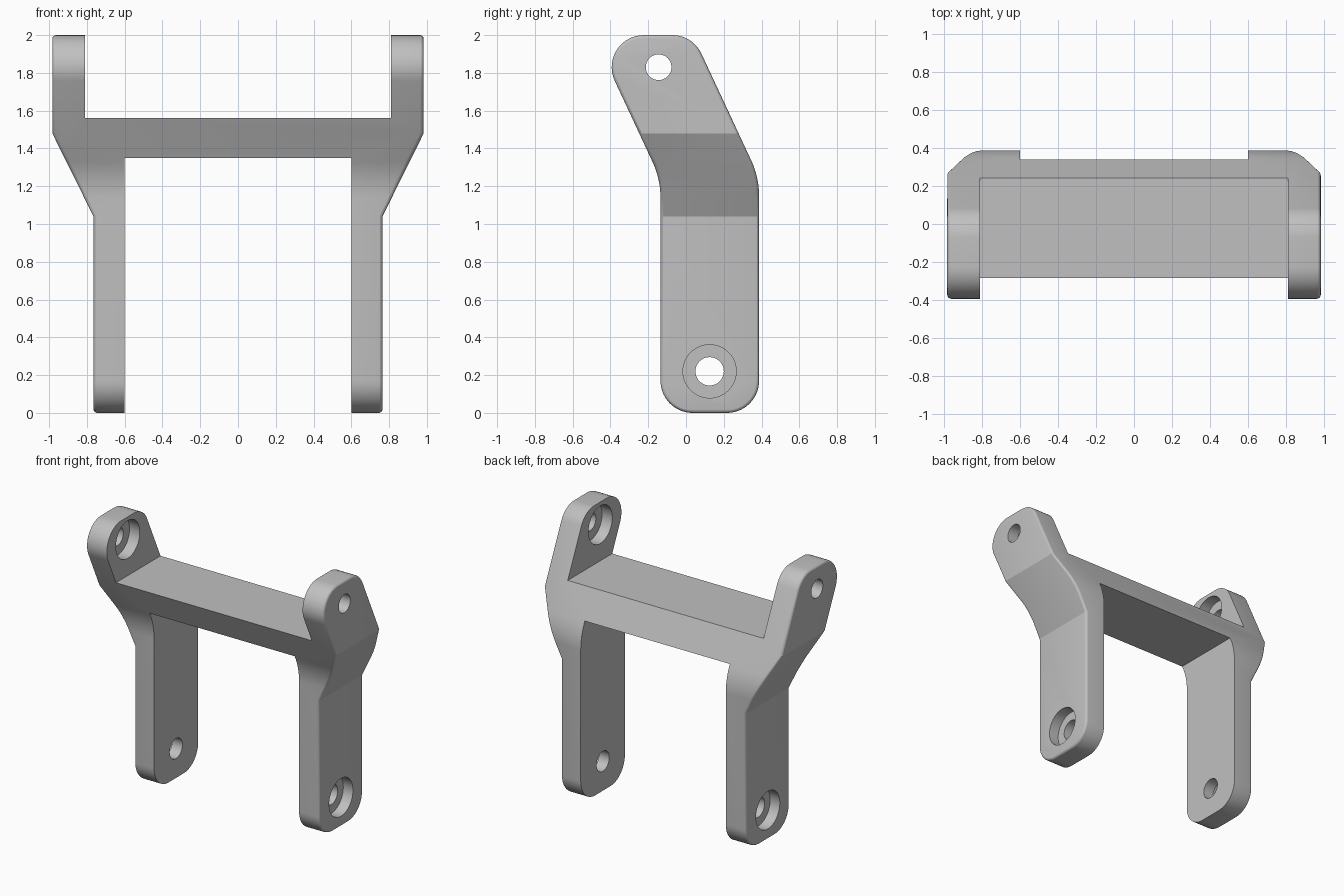
import bpy
import bmesh
from math import pi, tan, radians
from mathutils import Vector, Matrix

if "Cube" in bpy.data.objects:
    bpy.data.objects.remove(bpy.data.objects["Cube"], do_unlink=True)

grey = bpy.data.materials.new("plain grey")
grey.use_nodes = True
COLOUR = (0.53, 0.53, 0.53, 1)
grey.diffuse_color = COLOUR
grey.node_tree.nodes["Principled BSDF"].inputs["Base Color"].default_value = COLOUR


def rounded(corners, steps=14):
    """Round each (u, v, radius) corner of an outline with an arc."""
    out = []
    for i, (u, v, r) in enumerate(corners):
        p = Vector((u, v))
        if r == 0:
            out.append(p)
            continue
        a = (Vector(corners[i - 1][:2]) - p).normalized()
        b = (Vector(corners[(i + 1) % len(corners)][:2]) - p).normalized()
        half = a.angle(b) / 2
        t = r / tan(half)
        centre = p + (a + b).normalized() * (t ** 2 + r ** 2) ** 0.5
        start, end = p + a * t - centre, p + b * t - centre
        sweep = start.angle_signed(end)
        for k in range(steps + 1):
            # angle_signed is clockwise positive, so turn the other way
            out.append(centre + Matrix.Rotation(-sweep * k / steps, 2) @ start)
    return out


def extrude(name, outline, to_3d, offset):
    """Make a solid by sweeping an outline along an offset vector."""
    bm = bmesh.new()
    face = bm.faces.new([bm.verts.new(to_3d(*p)) for p in outline])
    geom = bmesh.ops.extrude_face_region(bm, geom=[face])["geom"]
    moved = [g for g in geom if isinstance(g, bmesh.types.BMVert)]
    bmesh.ops.translate(bm, verts=moved, vec=offset)
    bmesh.ops.recalc_face_normals(bm, faces=bm.faces)
    return make_object(name, bm)


def make_object(name, bm):
    mesh = bpy.data.meshes.new(name)
    bm.to_mesh(mesh)
    bm.free()
    mesh.materials.append(grey)
    obj = bpy.data.objects.new(name, mesh)
    bpy.context.collection.objects.link(obj)
    return obj


def boolean(obj, cutter, operation):
    """Apply a boolean and discard the cutter."""
    cutter.hide_render = True
    mod = obj.modifiers.new("cut", 'BOOLEAN')
    mod.operation, mod.solver, mod.object = operation, 'EXACT', cutter
    bpy.context.view_layer.objects.active = obj
    bpy.ops.object.modifier_apply(modifier=mod.name)
    bpy.data.objects.remove(cutter, do_unlink=True)


def drill(obj, x0, x1, y, z, radius):
    """Bore a round hole along x."""
    bm = bmesh.new()
    turn = Matrix.Translation(((x0 + x1) / 2, y, z)) @ Matrix.Rotation(pi / 2, 4, 'Y')
    bmesh.ops.create_cone(bm, cap_ends=True, segments=48, radius1=radius,
                          radius2=radius, depth=abs(x1 - x0), matrix=turn)
    boolean(obj, make_object("hole_cutter", bm), 'DIFFERENCE')


# Front outline: two legs, crossbar and two flared ears
half = [(0.6, 1.35), (0.6, 0), (0.765, 0), (0.765, 1.04),
        (0.983, 1.48), (0.983, 2), (0.81, 2), (0.81, 1.56)]
front = half + [(-x, z) for x, z in reversed(half)]
bracket = extrude("bracket", front, lambda x, z: (x, -1, z), (0, 2, 0))

# Side outline: upright leg that leans forward above the bend
slope = tan(radians(25))
Y_FRONT, Y_BACK = -0.135, 0.387
BEND_FRONT, BEND_BACK = 1.238, 1.247
side = rounded([
    (Y_FRONT, 0, 0.17), (Y_BACK, 0, 0.17),
    (Y_BACK, BEND_BACK, 0.45),
    (Y_BACK - (2 - BEND_BACK) * slope, 2, 0.17),
    (Y_FRONT - (2 - BEND_FRONT) * slope, 2, 0.17),
    (Y_FRONT, BEND_FRONT, 0.45)])
boolean(bracket, extrude("side_cutter", side, lambda y, z: (-1.5, y, z), (3, 0, 0)),
        'INTERSECT')

# Soften only the outer rim of both sides
bm = bmesh.new()
bm.from_mesh(bracket.data)
bmesh.ops.dissolve_limit(bm, angle_limit=radians(0.2), verts=bm.verts, edges=bm.edges)


def is_outer(face):
    return face.normal.x * face.calc_center_median().x > 0.5


rim = [e for e in bm.edges if len(e.link_faces) == 2
       and sum(is_outer(f) for f in e.link_faces) == 1
       and min(abs(f.normal.x) for f in e.link_faces) < 0.01]
bmesh.ops.bevel(bm, geom=rim, offset=0.02, segments=4, profile=0.5, affect='EDGES')
bm.to_mesh(bracket.data)
bm.free()

# Counterbored holes: outside on the feet, inside on the ears
for s in (-1, 1):
    drill(bracket, s * 0.5, s * 0.9, 0.125, 0.22, 0.075)
    drill(bracket, s * 0.685, s * 0.9, 0.125, 0.22, 0.141)
    drill(bracket, s * 0.7, s * 1.1, -0.145, 1.83, 0.068)
    drill(bracket, s * 0.7, s * 0.895, -0.145, 1.83, 0.141)

bpy.ops.object.select_all(action='DESELECT')
bracket.select_set(True)
bpy.context.view_layer.objects.active = bracket
bpy.ops.object.shade_smooth_by_angle(angle=radians(22))
